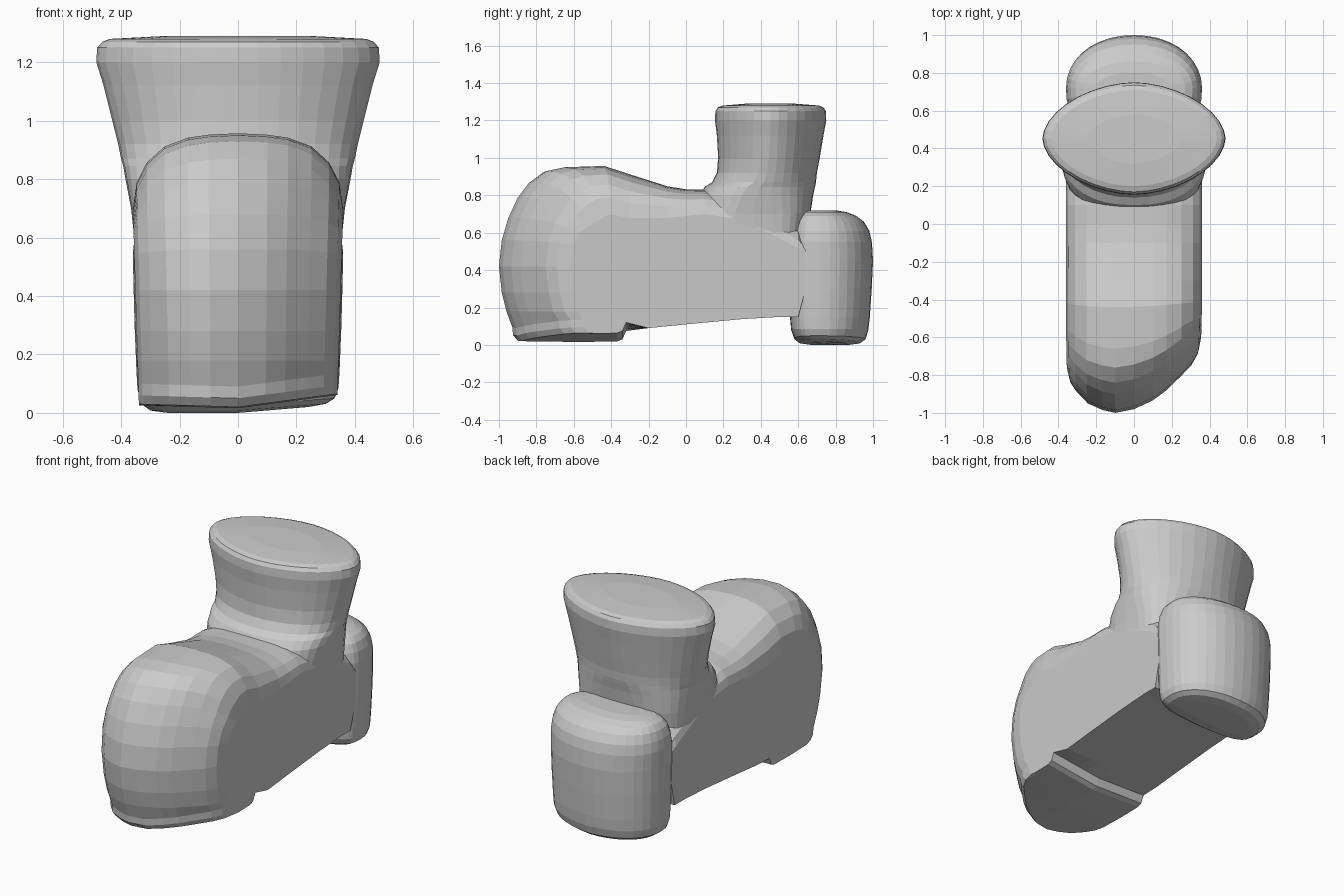
import bpy, bmesh, math

grey = bpy.data.materials.new("plain_grey")
grey.diffuse_color = (0.6, 0.6, 0.6, 1)


def finish(name, bm):
    bmesh.ops.recalc_face_normals(bm, faces=bm.faces)
    mesh = bpy.data.meshes.new(name)
    bm.to_mesh(mesh)
    bm.free()
    mesh.materials.append(grey)
    obj = bpy.data.objects.new(name, mesh)
    bpy.context.collection.objects.link(obj)
    return obj


def bridge(bm, loops):
    """Quads between closed loops, with a cap on each end."""
    n = len(loops[0])
    for a, b in zip(loops, loops[1:]):
        for i in range(n):
            j = (i + 1) % n
            bm.faces.new((a[i], a[j], b[j], b[i]))
    bm.faces.new(loops[0])
    bm.faces.new(loops[-1])


def oval(a, y0, y1, yc, n_front, n_back, count=36):
    """Superellipse outline with separate front and back roundness."""
    points = []
    for i in range(count):
        t = 2 * math.pi * i / count
        c, s = math.cos(t), math.sin(t)
        n = n_back if s > 0 else n_front
        x = a * math.copysign(abs(c) ** (2 / n), c)
        depth = (y1 - yc) if s > 0 else (yc - y0)
        points.append((x, yc + depth * math.copysign(abs(s) ** (2 / n), s)))
    return points


# Foot: side profile swept across x; columns pull the toe back and the top down
# profile rows: y, z, toe weight, top weight
profile = [
    (-.90, .02, 1, 0), (-.925, .05, 1, 0), (-.928, .09, 1, 0), (-.96, .18, 1, 0),
    (-.985, .28, 1, 0), (-1, .42, 1, 0), (-.985, .56, 1, .1), (-.95, .68, 1, .3),
    (-.90, .79, 1, .6), (-.84, .87, .9, .85), (-.76, .93, .8, 1), (-.66, .95, .6, 1),
    (-.44, .957, .1, 1), (-.30, .912, 0, .9), (-.10, .848, 0, .65), (0, .832, 0, .55),
    (.10, .83, 0, .5), (.30, .80, 0, .5), (.60, .65, 0, .5), (.64, .55, 0, .2),
    (.64, .30, 0, 0), (.60, .15, 0, 0), (.50, .15, 0, 0), (.30, .138, 0, 0),
    (0, .11, 0, 0), (-.20, .09, 0, 0), (-.32, .075, 0, 0), (-.34, .03, 0, 0),
    (-.37, .018, 0, 0), (-.60, .016, .3, 0),
]
xs = [-.36, -.345, -.31, -.25, -.17, -.1, 0, .1, .17, .25, .31, .345, .36]
toe = [.22, .16, .11, .05, .015, 0, .02, .065, .115, .19, .25, .31, .38]
drop = [.26, .17, .1, .045, .015, .005, 0, .005, .015, .045, .1, .17, .26]
bm = bmesh.new()
columns = []
for x, f, g in zip(xs, toe, drop):
    column = []
    for y, z, wf, wt in profile:
        zz = z - g * wt
        if y < -.3 and z < .1:                      # sole lifts towards one side
            zz += .045 * max(0, x / .36) + .01 * max(0, -x / .36)
        column.append(bm.verts.new((x * (.94 + .06 * min(zz / .7, 1.1)), y + f * wf, zz)))
    columns.append(column)
bridge(bm, columns)
finish("foot", bm)

# Shaft: flared neck with a lens-shaped closed top
# rows: z, half width, front y, back y, roundness
bm = bmesh.new()
rings = []
for z, a, y0, y1, n in [
        (.40, .33, .12, .60, 4), (.58, .353, .08, .63, 4), (.70, .366, .06, .665, 3.2),
        (.80, .385, .075, .68, 2.6), (.845, .393, .10, .69, 2.3), (.87, .40, .14, .695, 2.1),
        (.92, .41, .165, .70, 2), (1.0, .43, .172, .715, 1.9), (1.12, .46, .165, .735, 1.85),
        (1.2, .485, .155, .75, 1.8), (1.25, .482, .157, .748, 1.8),
        (1.27, .465, .17, .735, 1.8), (1.28, .44, .20, .71, 1.8), (1.29, .25, .32, .58, 1.8)]:
    yc = (y0 + y1) / 2
    rings.append([bm.verts.new((x, y, z)) for x, y in oval(a, y0, y1, yc, n, n)])
bridge(bm, rings)
finish("shaft", bm)

# Heel: rounded block, squarer at the front
# rows: z, half width, front y, back y
bm = bmesh.new()
rings = []
for z, a, y0, y1 in [
        (0, .24, .67, .87), (.008, .30, .61, .93), (.03, .33, .58, .96), (.08, .344, .562, .975),
        (.15, .348, .556, .983), (.30, .354, .556, .993), (.45, .358, .558, 1),
        (.55, .36, .562, .994), (.61, .352, .568, .98), (.66, .335, .58, .95),
        (.69, .31, .60, .91), (.71, .27, .62, .86), (.72, .20, .65, .80)]:
    lift = max(0, 1 - z / .1)
    rings.append([bm.verts.new((x, y, z + .03 * lift * max(0, x / .36)))
                  for x, y in oval(a, y0, y1, .72, 3.6, 2.1)])
bridge(bm, rings)
finish("heel", bm)
